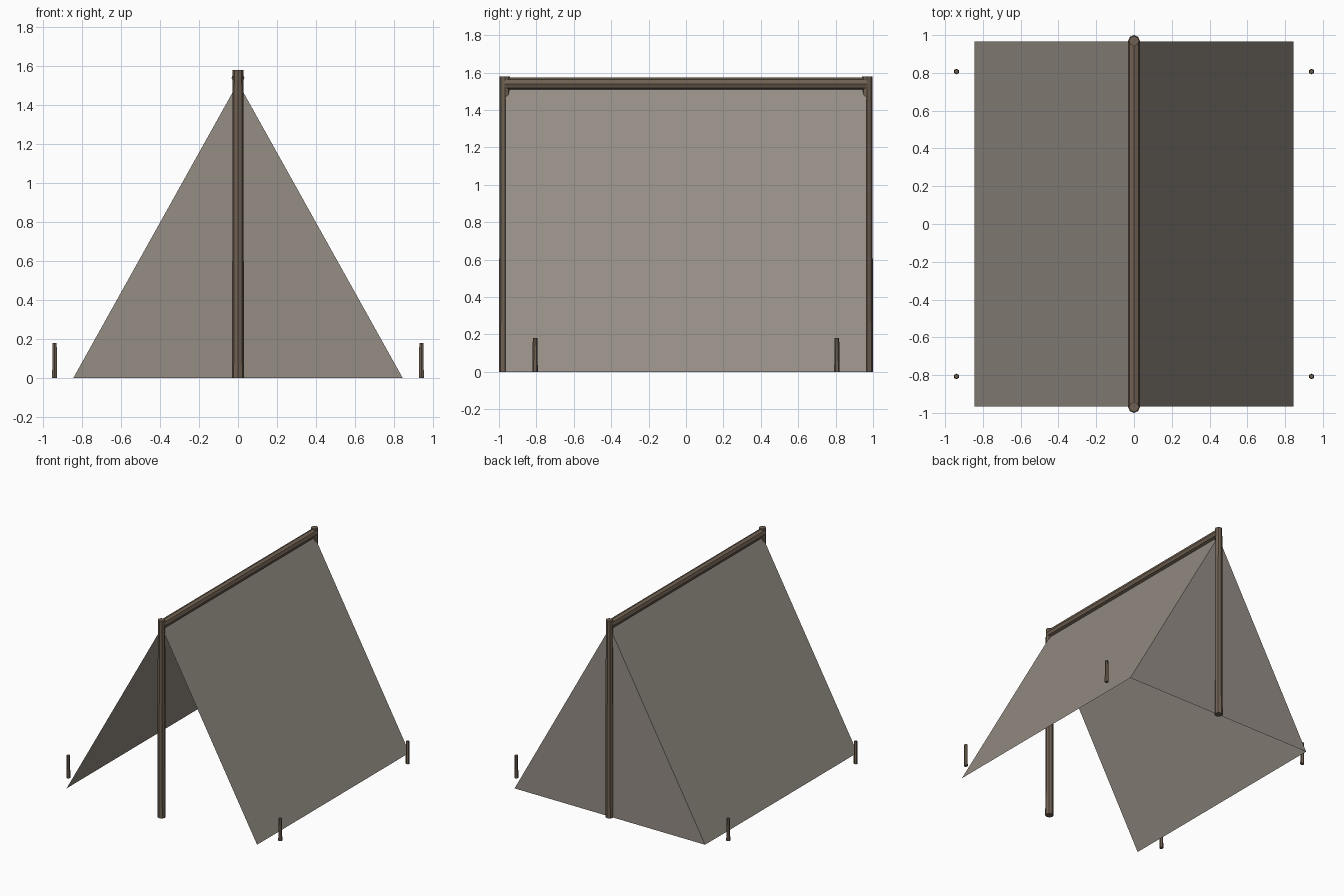
import bpy, math

if "Cube" in bpy.data.objects:
    bpy.data.objects.remove(bpy.data.objects["Cube"])


def material(name, color):
    m = bpy.data.materials.new(name)
    m.diffuse_color = (*color, 1)
    m.use_nodes = True
    m.node_tree.nodes["Principled BSDF"].inputs["Base Color"].default_value = m.diffuse_color
    return m


wood = material("wood", (0.16, 0.12, 0.085))
cloth = material("cloth", (0.30, 0.27, 0.235))


def rod(name, sides, r1, r2, length, loc, rot=(0, 0, 0)):
    bpy.ops.mesh.primitive_cone_add(vertices=sides, radius1=r1, radius2=r2,
                                    depth=length, location=loc, rotation=rot)
    ob = bpy.context.object
    ob.name = name
    ob.data.materials.append(wood)
    return ob


def sheet(name, points):
    me = bpy.data.meshes.new(name)
    me.from_pydata(points, [], [tuple(range(len(points)))])
    ob = bpy.data.objects.new(name, me)
    bpy.context.collection.objects.link(ob)
    me.materials.append(cloth)
    return ob


APEX, HALF_W, HALF_L = 1.515, 0.845, 0.965

# Upright poles at both ends
for side, s in (("front", -1), ("back", 1)):
    rod(side + "_pole", 8, 0.031, 0.027, 1.58, (0, s * 0.969, 0.79))

# Ridge pole resting between the uprights
rod("ridge_pole", 8, 0.033, 0.033, 1.94, (0, 0, 1.54), (math.pi / 2, 0, 0))

# Sloping cloth panels and pegs on each side
for side, s in (("left", -1), ("right", 1)):
    pts = [(s * HALF_W, -HALF_L, 0), (s * HALF_W, HALF_L, 0),
           (0, HALF_L, APEX), (0, -HALF_L, APEX)]
    sheet(side + "_panel", pts if s > 0 else pts[::-1])
    for end, e in (("front", -1), ("back", 1)):
        rod(f"{end}_{side}_peg", 6, 0.015, 0.012, 0.18, (s * 0.94, e * 0.807, 0.09))

# Closed back wall
sheet("back_wall", [(HALF_W, HALF_L, 0), (-HALF_W, HALF_L, 0), (0, HALF_L, APEX)])
